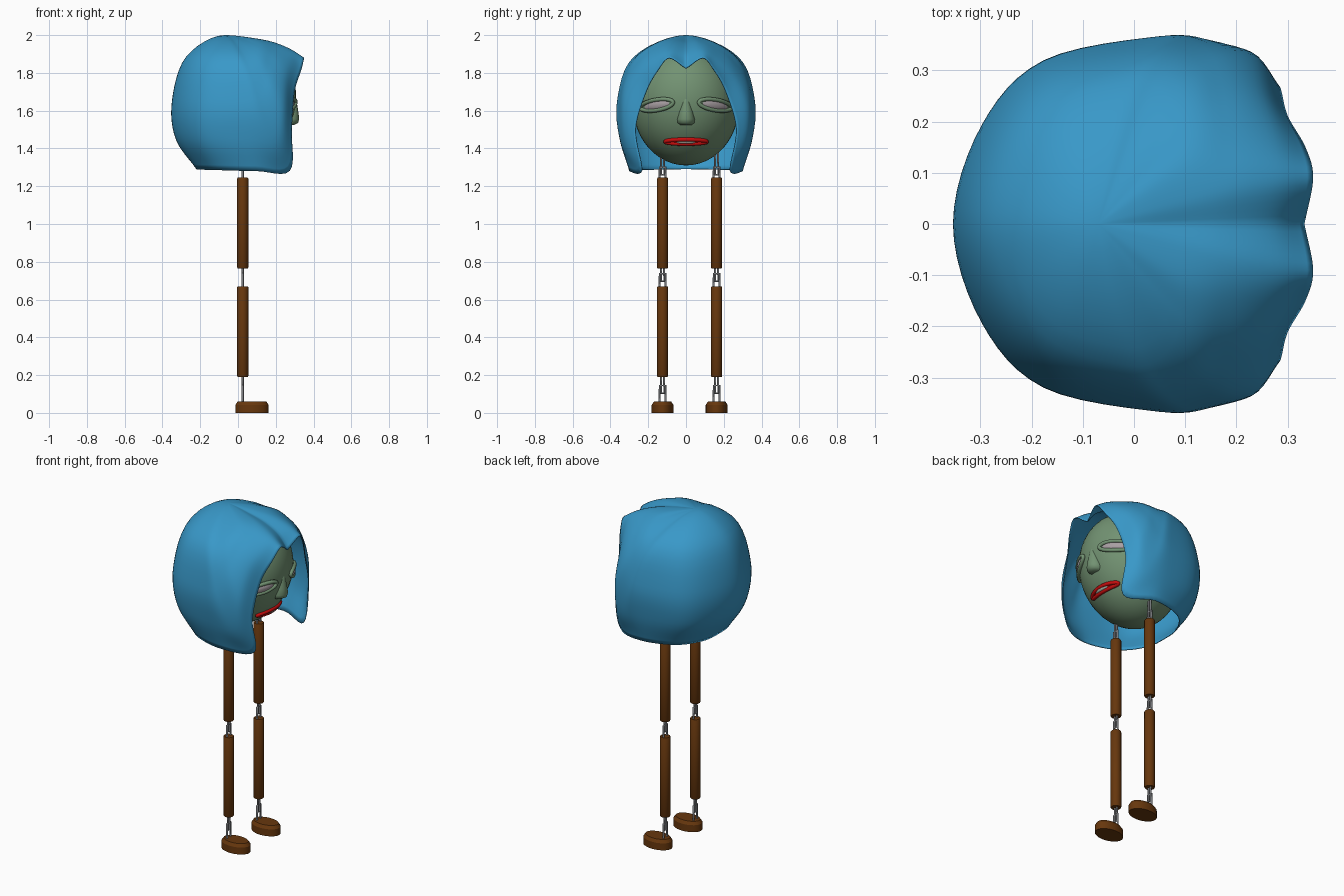
import bpy, bmesh, math
from mathutils import Vector

if "Cube" in bpy.data.objects:
    bpy.data.objects.remove(bpy.data.objects["Cube"])


def material(name, rgb):
    m = bpy.data.materials.new(name)
    m.diffuse_color = (*rgb, 1)
    m.use_nodes = True
    m.node_tree.nodes["Principled BSDF"].inputs["Base Color"].default_value = m.diffuse_color
    return m


BLUE = material("hair_blue", (0.040, 0.315, 0.58))
GREEN = material("skin_green", (0.17, 0.29, 0.17))
BROWN = material("wood_brown", (0.135, 0.038, 0.004))
STEEL = material("steel_grey", (0.33, 0.34, 0.36))
RED = material("lip_red", (0.58, 0.004, 0.004))
PALE = material("eye_grey", (0.40, 0.35, 0.37))
BONE = material("teeth_bone", (0.42, 0.44, 0.37))


def add_object(name, verts, faces, mat, angle=40):
    me = bpy.data.meshes.new(name)
    me.from_pydata([tuple(v) for v in verts], [], faces)
    bm = bmesh.new()
    bm.from_mesh(me)
    bmesh.ops.remove_doubles(bm, verts=bm.verts, dist=1e-5)
    bmesh.ops.recalc_face_normals(bm, faces=bm.faces)
    bm.to_mesh(me)
    bm.free()
    me.materials.append(mat)
    ob = bpy.data.objects.new(name, me)
    bpy.context.collection.objects.link(ob)
    bpy.ops.object.select_all(action='DESELECT')
    ob.select_set(True)
    bpy.context.view_layer.objects.active = ob
    bpy.ops.object.shade_smooth_by_angle(angle=math.radians(angle))
    return ob


def stack(name, sections, mat, sides=24, angle=40):
    """Loft of horizontal ellipses given as (x, y, z, rx, ry), capped at both ends."""
    verts, faces = [], []
    for x, y, z, rx, ry in sections:
        for i in range(sides):
            a = math.tau * i / sides
            verts.append((x + rx * math.cos(a), y + ry * math.sin(a), z))
    for k in range(len(sections) - 1):
        for i in range(sides):
            j = (i + 1) % sides
            faces.append((k * sides + i, k * sides + j, (k + 1) * sides + j, (k + 1) * sides + i))
    faces.append(tuple(range(sides)))
    faces.append(tuple(range(len(verts) - sides, len(verts))))
    return add_object(name, verts, faces, mat, angle)


def tube(name, points, radius, mat, closed=False):
    cu = bpy.data.curves.new(name, 'CURVE')
    cu.dimensions = '3D'
    cu.bevel_depth = radius
    cu.bevel_resolution = 2
    cu.use_fill_caps = True
    sp = cu.splines.new('POLY')
    sp.points.add(len(points) - 1)
    for p, co in zip(sp.points, points):
        p.co = (*co, 1)
    sp.use_cyclic_u = closed
    cu.materials.append(mat)
    ob = bpy.data.objects.new(name, cu)
    bpy.context.collection.objects.link(ob)
    return ob


def spline(a, b, c, d, t):
    return 0.5 * (2 * b + (c - a) * t + (2 * a - 5 * b + 4 * c - d) * t * t
                  + (3 * b - a - 3 * c + d) * t ** 3)


# ---- hair: guide strands from the crown to the rim, half of them, front to back
CROWN = Vector((-0.07, 0, 2.0))
STRANDS = [
    ((.09, 0, 1.974), (.19, 0, 1.947), (.275, 0, 1.900), (.333, 0, 1.825)),
    ((.09, .045, 1.983), (.19, .07, 1.962), (.28, .085, 1.925), (.35, .09, 1.88)),
    ((.09, .11, 1.977), (.19, .145, 1.94), (.275, .160, 1.885), (.335, .150, 1.815)),
    ((.09, .175, 1.95), (.18, .235, 1.88), (.25, .255, 1.79), (.30, .212, 1.70)),
    ((.08, .225, 1.92), (.16, .315, 1.78), (.235, .33, 1.62), (.285, .268, 1.50)),
    ((.04, .27, 1.885), (.12, .355, 1.67), (.20, .335, 1.44), (.275, .235, 1.282)),
    ((-.02, .275, 1.885), (.04, .362, 1.65), (.06, .35, 1.45), (.10, .30, 1.28)),
    ((-.15, .235, 1.885), (-.175, .315, 1.65), (-.165, .305, 1.45), (-.10, .25, 1.285)),
    ((-.235, .14, 1.885), (-.295, .19, 1.65), (-.28, .18, 1.45), (-.20, .13, 1.288)),
    ((-.275, 0, 1.885), (-.35, 0, 1.65), (-.33, 0, 1.45), (-.22, 0, 1.29)),
]


def strand_points(s, steps=6):
    p = [CROWN] + [Vector(q) for q in s]
    first = Vector((2 * CROWN.x - p[1].x, -p[1].y, p[1].z))
    p = [first] + p + [2 * p[-1] - p[-2]]
    out = [spline(*p[k:k + 4], i / steps) for k in range(4) for i in range(steps)]
    return out + [p[-2]]


flip = Vector((1, -1, 1))
guides = [strand_points(s) for s in STRANDS]
mirrored = [[q * flip for q in g] for g in guides]
guides = guides + mirrored[-2:0:-1]
count, columns, SUB = len(guides), [], 6
for k in range(count):
    quad = [guides[(k + o) % count] for o in (-1, 0, 1, 2)]
    if k == 0:                      # keep the centre parting sharp
        quad[0] = [2 * b - c for b, c in zip(quad[1], quad[2])]
    if k == count - 1:
        quad[3] = [2 * c - b for b, c in zip(quad[1], quad[2])]
    for i in range(SUB):
        columns.append([spline(*ps, i / SUB) for ps in zip(*quad)])
rows, n = len(columns[0]), len(columns)
verts = [p for col in columns for p in col]
faces = []
for i in range(n):
    j = (i + 1) % n
    faces.append((i * rows, i * rows + 1, j * rows + 1))
    for r in range(1, rows - 1):
        faces.append((i * rows + r, i * rows + r + 1, j * rows + r + 1, j * rows + r))
verts = [CROWN if i % rows == 0 else v for i, v in enumerate(verts)]
hair = add_object("hair", verts, faces, BLUE, 60)
shell = hair.modifiers.new("thickness", 'SOLIDIFY')
shell.thickness = 0.005
shell.offset = -1

# ---- head: egg-shaped ball leaning slightly forward
HC, HR, LEAN = Vector((0.03, 0, 1.625)), Vector((0.275, 0.28, 0.315)), 0.13
bpy.ops.mesh.primitive_uv_sphere_add(segments=40, ring_count=24, radius=1)
head = bpy.context.object
head.name = "head"
for v in head.data.vertices:
    x, y, z = v.co * HR
    v.co = HC + Vector((x + LEAN * z, y, z))
head.data.materials.append(GREEN)
bpy.ops.object.shade_smooth()


def on_face(y, z, lift):
    """Point on the front of the head, pushed out by lift."""
    d = 1 - ((y - HC.y) / HR.y) ** 2 - ((z - HC.z) / HR.z) ** 2
    p = Vector((HC.x + HR.x * math.sqrt(max(d, 0.02)), y, z))
    nrm = Vector([(p[i] - HC[i]) / HR[i] ** 2 for i in range(3)]).normalized()
    return p + nrm * lift + Vector((LEAN * (z - HC.z), 0, 0))


def oval(cy, cz, ry, rz, tilt, lift, sides=32):
    pts = []
    for i in range(sides):
        a = math.tau * i / sides
        u, v = ry * math.cos(a), rz * math.sin(a)
        pts.append(on_face(cy + u * math.cos(tilt) - v * math.sin(tilt),
                           cz + u * math.sin(tilt) + v * math.cos(tilt), lift))
    return pts


def patch(name, cy, cz, ry, rz, tilt, lift, mat):
    """Domed oval plate following the head."""
    rings = [oval(cy, cz, ry * f, rz * f, tilt, lift + 0.006 * (1 - f * f)) for f in (1, .7, .35)]
    k = len(rings[0])
    fs = [(r * k + i, r * k + (i + 1) % k, (r + 1) * k + (i + 1) % k, (r + 1) * k + i)
          for r in range(2) for i in range(k)]
    fs.append(tuple(range(2 * k, 3 * k)))
    return add_object(name, [p for r in rings for p in r], fs, mat)


# ---- eyes, nose and mouth
for side, label in ((1, "left"), (-1, "right")):
    tilt = -0.17 * side
    tube("eyelid_" + label, oval(side * .152, 1.630, .086, .027, tilt, .006), .011, GREEN, True)
    patch("eye_socket_" + label, side * .152, 1.630, .086, .027, tilt, .003, GREEN)
    patch("eye_" + label, side * .150, 1.628, .064, .0205, tilt, .008, PALE)
stack("nose", [(.285, 0, 1.695, .008, .006), (.283, 0, 1.675, .022, .018), (.280, 0, 1.64, .032, .027),
               (.276, 0, 1.59, .044, .040), (.273, 0, 1.555, .051, .048), (.270, 0, 1.535, .048, .045),
               (.265, 0, 1.525, .034, .032)], GREEN, 24, 60)
tube("lips", oval(0, 1.438, .108, .0115, 0, .004), .011, RED, True)
patch("mouth_inside", 0, 1.438, .106, .012, 0, .003, RED)
patch("teeth", 0, 1.438, .048, .0075, 0, .010, BONE)

# ---- legs: wooden dowels joined by wire staples, on oval feet
LX = 0.025


def staple(name, y, z_open, z_closed, half):
    pts = [(LX, y - half, z_open), (LX, y - half, z_closed),
           (LX, y + half, z_closed), (LX, y + half, z_open)]
    tube(name, pts, .0055, STEEL)


for y, label in ((.162, "left"), (-.124, "right")):
    for part, lo, hi in (("upper_leg", .765, 1.245), ("lower_leg", .19, .67)):
        r = .0295
        stack(f"{part}_{label}", [(LX, y, lo, r - .003, r - .003), (LX, y, lo + .005, r, r),
                                  (LX, y, hi - .005, r, r), (LX, y, hi, r - .003, r - .003)], BROWN, 20)
    for joint, below, above in (("hip", 1.24, 1.40), ("knee", .665, .77), ("ankle", .055, .195)):
        mid = 1.28 if joint == "hip" else (below + above) / 2
        staple(f"{joint}_lower_staple_{label}", y, below, mid + .02, .016)
        staple(f"{joint}_upper_staple_{label}", y, above, mid - .02, .008)
    stack("foot_" + label, [(.074, y, 0, .088, .058), (.074, y, .042, .088, .058),
                            (.074, y, .060, .076, .046)], BROWN, 28, 30)
